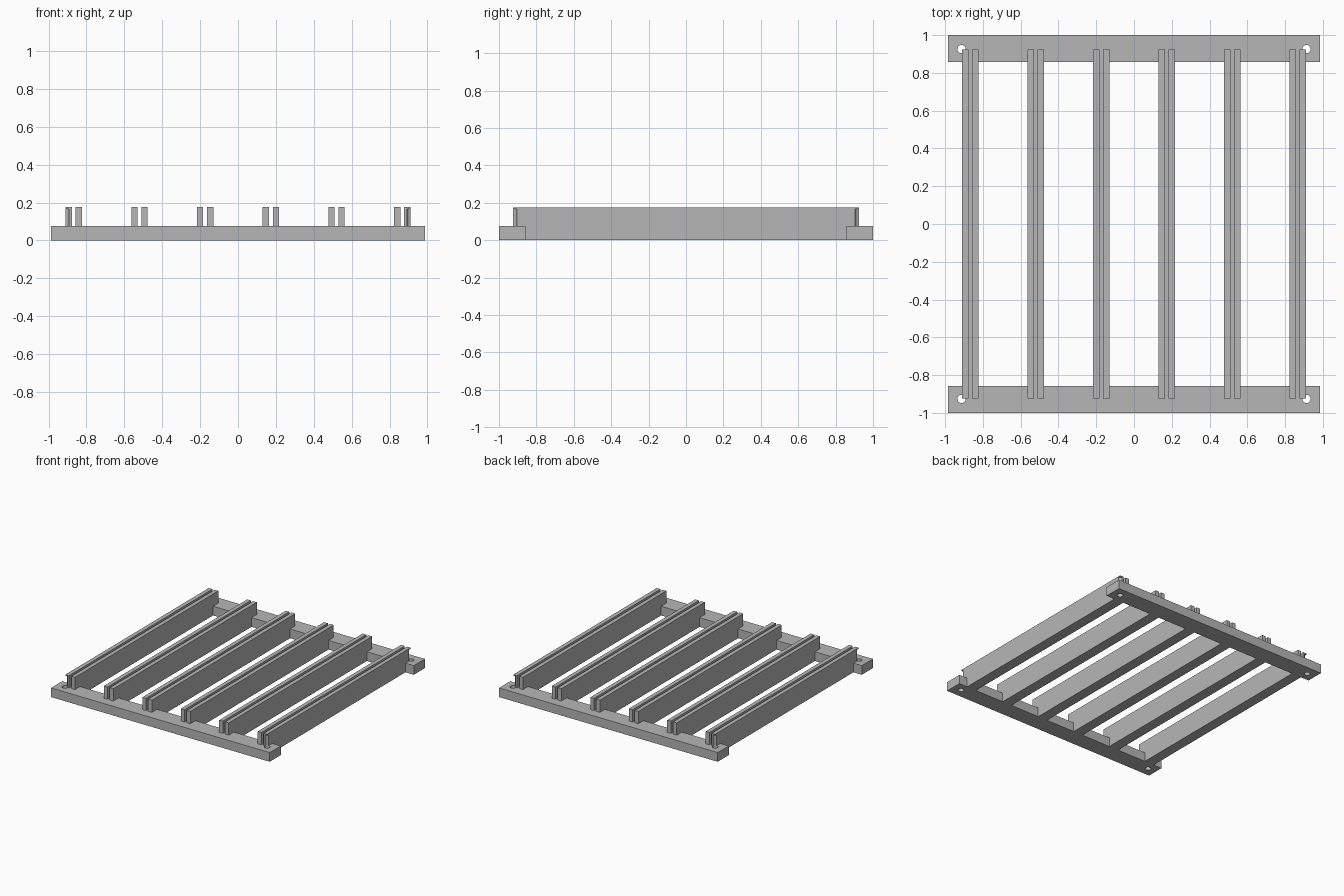
import bpy
import bmesh

default = bpy.data.objects.get("Cube")
if default:
    bpy.data.objects.remove(default, do_unlink=True)

# Dimensions
BAR_X, BAR_IN, BAR_OUT, BAR_TOP = 0.986, 0.857, 1.0, 0.075
RAIL_Y, RAIL_TOP, RAIL_HALF, SLOT_HALF = 0.924, 0.175, 0.043, 0.01
PITCH, RAIL_COUNT = 0.347, 6
HOLE_X, HOLE_Y, HOLE_R, HOLE_TOP = 0.913, 0.926, 0.022, 0.166

grey = bpy.data.materials.new("plain grey")
grey.use_nodes = True
colour = (0.47, 0.47, 0.47, 1)
grey.diffuse_color = colour
grey.node_tree.nodes["Principled BSDF"].inputs["Base Color"].default_value = colour


def extrude(name, outline, vector):
    """Solid made by sweeping a closed outline along a vector."""
    bm = bmesh.new()
    face = bm.faces.new([bm.verts.new(p) for p in outline])
    swept = bmesh.ops.extrude_face_region(bm, geom=[face])["geom"]
    verts = [v for v in swept if isinstance(v, bmesh.types.BMVert)]
    bmesh.ops.translate(bm, verts=verts, vec=vector)
    bmesh.ops.recalc_face_normals(bm, faces=bm.faces)
    mesh = bpy.data.meshes.new(name)
    bm.to_mesh(mesh)
    bm.free()
    mesh.materials.append(grey)
    obj = bpy.data.objects.new(name, mesh)
    bpy.context.collection.objects.link(obj)
    return obj


def bar(name, side, bottom):
    a, b = side * BAR_IN, side * BAR_OUT
    outline = [(-BAR_X, a, bottom), (BAR_X, a, bottom),
               (BAR_X, b, bottom), (-BAR_X, b, bottom)]
    return extrude(name, outline, (0, 0, BAR_TOP - bottom))


def cut(obj, cutters):
    bpy.context.view_layer.objects.active = obj
    for cutter in cutters:
        mod = obj.modifiers.new("cut", "BOOLEAN")
        mod.operation = "DIFFERENCE"
        mod.solver = "EXACT"
        mod.object = cutter
        bpy.ops.object.modifier_apply(modifier=mod.name)


# Cutters: bar seats for the rails, and corner screw holes
seats = [bar("seat_cutter", side, -0.1) for side in (-1, 1)]
holes = {}
for sx in (-1, 1):
    for sy in (-1, 1):
        depth = HOLE_TOP + 0.1
        bpy.ops.mesh.primitive_cylinder_add(
            vertices=32, radius=HOLE_R, depth=depth,
            location=(sx * HOLE_X, sy * HOLE_Y, HOLE_TOP - depth / 2))
        hole = bpy.context.object
        hole.name = "hole_cutter"
        hole.data.materials.append(grey)
        holes[sx, sy] = hole

# Cross bars at front and back
parts = []
for name, side in (("front_bar", -1), ("back_bar", 1)):
    beam = bar(name, side, 0)
    cut(beam, [holes[sx, side] for sx in (-1, 1)])
    parts.append(beam)

# Slotted rails, notched over the bars
half = [(SLOT_HALF, BAR_TOP), (SLOT_HALF, RAIL_TOP), (RAIL_HALF, RAIL_TOP), (RAIL_HALF, 0)]
profile = half + [(-x, z) for x, z in reversed(half)]
for i in range(RAIL_COUNT):
    centre = (i - (RAIL_COUNT - 1) / 2) * PITCH
    outline = [(centre + x, -RAIL_Y, z) for x, z in profile]
    rail = extrude(f"slotted_rail_{i + 1}", outline, (0, 2 * RAIL_Y, 0))
    cutters = list(seats)
    if i in (0, RAIL_COUNT - 1):
        sx = -1 if i == 0 else 1
        cutters += [holes[sx, sy] for sy in (-1, 1)]
    cut(rail, cutters)
    parts.append(rail)

for cutter in seats + list(holes.values()):
    bpy.data.objects.remove(cutter, do_unlink=True)

# Round holes shade smoothly, edges stay sharp
bpy.ops.object.select_all(action="DESELECT")
for obj in parts:
    obj.select_set(True)
bpy.context.view_layer.objects.active = parts[0]
bpy.ops.object.shade_smooth_by_angle()
